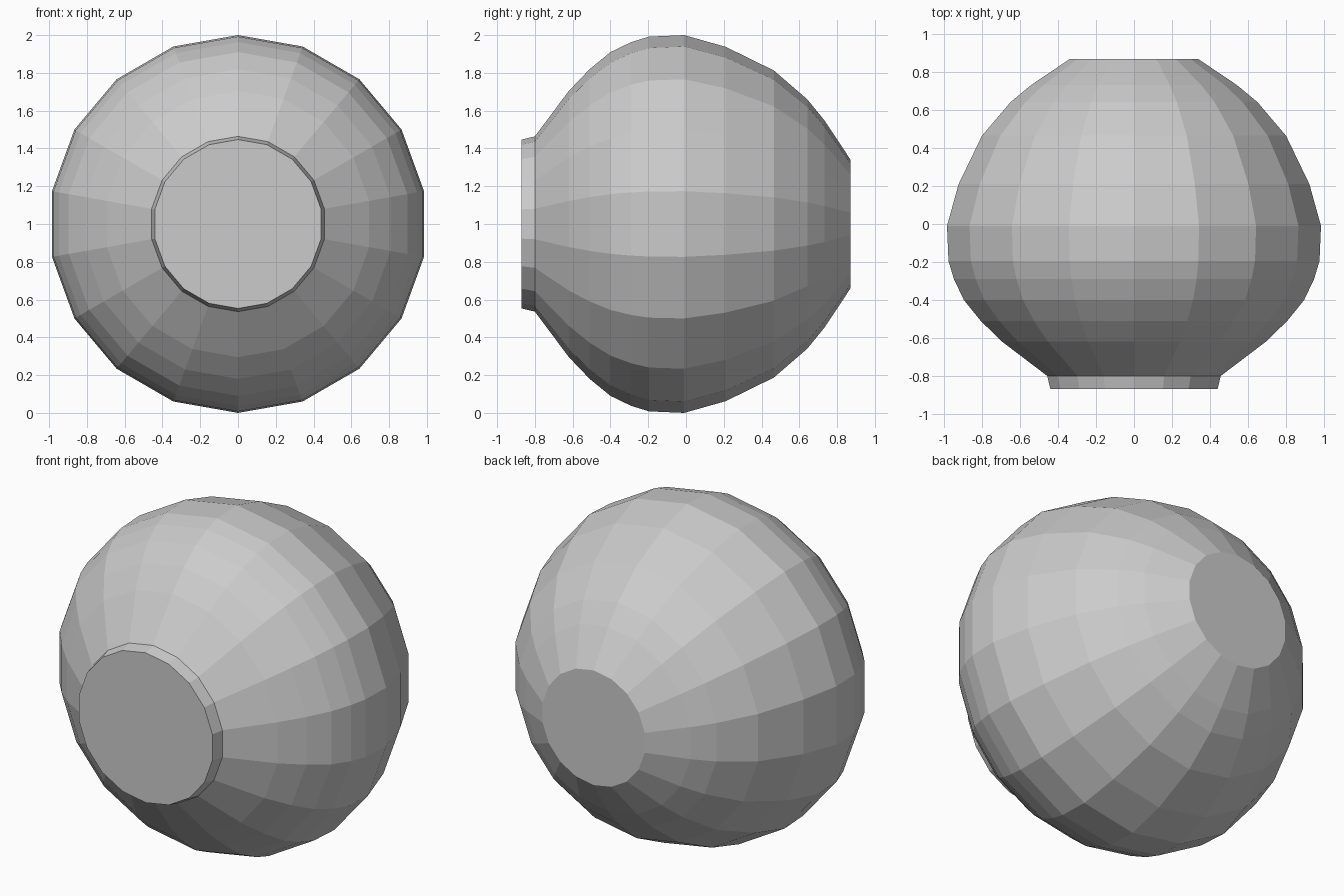
import bpy, bmesh, math

if "Cube" in bpy.data.objects:
    bpy.data.objects.remove(bpy.data.objects["Cube"])

SIDES = 18
# (y, radius) from the front neck to the flat back
PROFILE = [(-0.87, 0.447), (-0.80, 0.464), (-0.62, 0.705), (-0.51, 0.82),
           (-0.40, 0.91), (-0.29, 0.963), (-0.195, 0.992), (-0.01, 1.0),
           (0.21, 0.938), (0.465, 0.813), (0.642, 0.66), (0.732, 0.55), (0.87, 0.342)]

mat = bpy.data.materials.new("plain grey")
mat.diffuse_color = (0.6, 0.6, 0.6, 1)
mat.use_nodes = True
mat.node_tree.nodes["Principled BSDF"].inputs["Base Color"].default_value = mat.diffuse_color

# faceted bulb turned around the y axis
bm = bmesh.new()
rings = []
for y, r in PROFILE:
    angles = [2 * math.pi * i / SIDES for i in range(SIDES)]
    rings.append([bm.verts.new((r * math.sin(a), y, 1 + r * math.cos(a))) for a in angles])
for a, b in zip(rings, rings[1:]):
    for i in range(SIDES):
        j = (i + 1) % SIDES
        bm.faces.new((a[i], a[j], b[j], b[i]))

# flat caps front and back
bm.faces.new(rings[0])
bm.faces.new(rings[-1])
bmesh.ops.recalc_face_normals(bm, faces=bm.faces)

mesh = bpy.data.meshes.new("bulb_body")
bm.to_mesh(mesh)
bm.free()
mesh.materials.append(mat)
bpy.context.collection.objects.link(bpy.data.objects.new("bulb_body", mesh))
